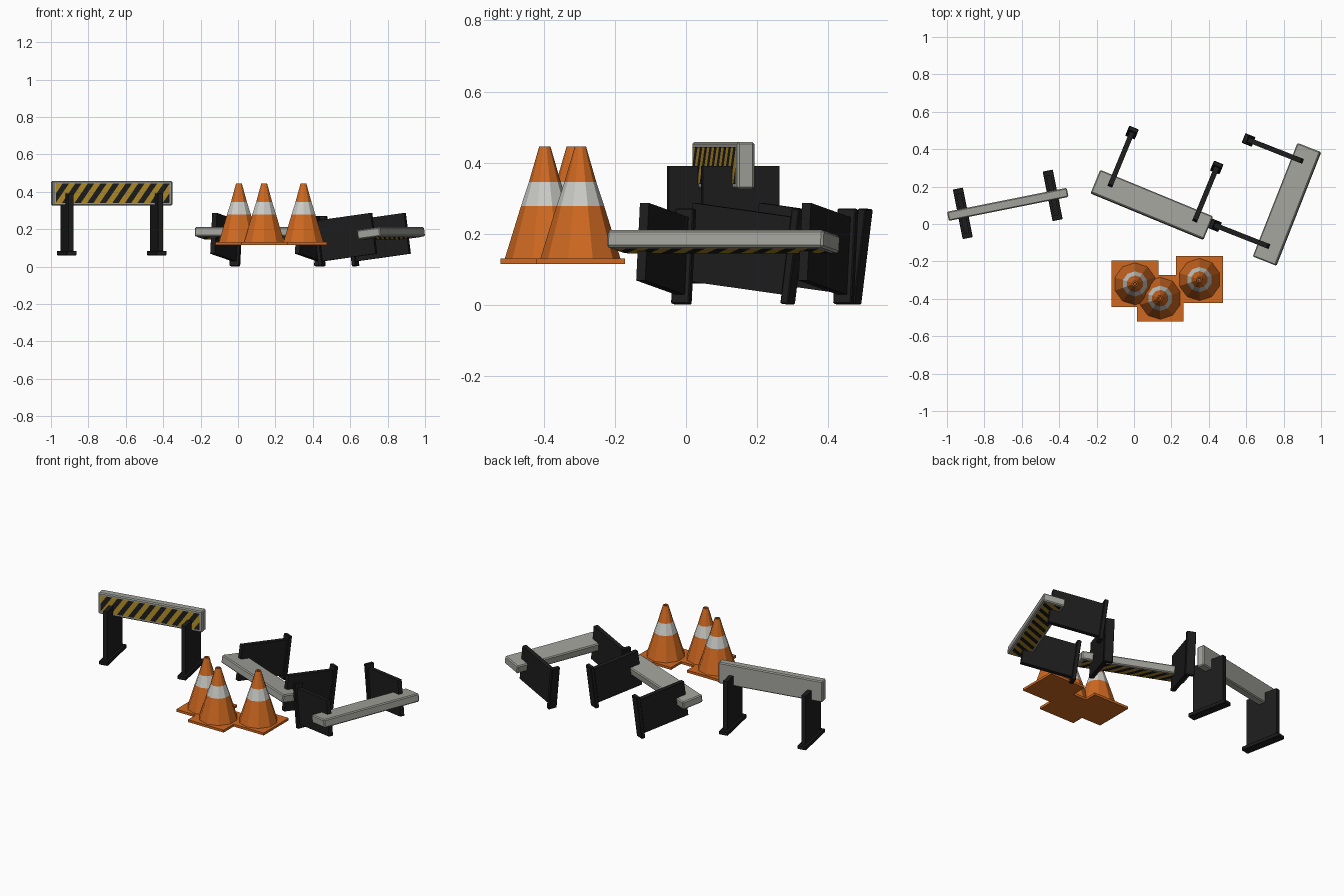
import bpy, bmesh
from math import radians, sin, cos, pi
from mathutils import Matrix, Vector

if "Cube" in bpy.data.objects:
    bpy.data.objects.remove(bpy.data.objects["Cube"])


def material(name, rgb):
    m = bpy.data.materials.new(name)
    m.diffuse_color = (*rgb, 1)
    m.use_nodes = True
    m.node_tree.nodes["Principled BSDF"].inputs["Base Color"].default_value = m.diffuse_color
    return m


BLACK = material("black", (0.012, 0.012, 0.012))
GREY = material("plank_grey", (0.36, 0.36, 0.33))
YELLOW = material("yellow", (0.45, 0.27, 0.02))
ORANGE = material("orange", (0.62, 0.14, 0.015))
WHITE = material("band_white", (0.6, 0.6, 0.57))


def finish(name, bm, mats, matrix):
    bmesh.ops.recalc_face_normals(bm, faces=bm.faces)
    me = bpy.data.meshes.new(name)
    bm.to_mesh(me)
    bm.free()
    for m in mats:
        me.materials.append(m)
    ob = bpy.data.objects.new(name, me)
    ob.matrix_world = matrix
    bpy.context.collection.objects.link(ob)
    return ob


def box(name, size, loc, mat, matrix, bevel=0.0):
    bm = bmesh.new()
    bmesh.ops.create_cube(bm, size=1, matrix=Matrix.Translation(loc) @ Matrix.Diagonal((*size, 1)))
    if bevel:
        bmesh.ops.bevel(bm, geom=bm.edges[:], offset=bevel, segments=1, affect='EDGES')
    return finish(name, bm, [mat], matrix)


# Plank size and height of its centre above the feet
L, T, H, PZ = 0.653, 0.05, 0.133, 0.332


def stripes(name, matrix):
    # Flat warning panel on the front of the plank, cut into diagonal bands
    w, h, count = L - 0.035, H - 0.03, 9
    step = w / count / 2
    slope = Vector((1, 0, -0.7))
    bm = bmesh.new()
    y = -T / 2 - 0.0015
    bm.faces.new([bm.verts.new((sx * w / 2, y, PZ + sz * h / 2))
                  for sx, sz in ((-1, -1), (1, -1), (1, 1), (-1, 1))])
    for i in range(-count - 4, count + 5):
        bmesh.ops.bisect_plane(bm, geom=bm.verts[:] + bm.edges[:] + bm.faces[:],
                               plane_co=(i * step, 0, PZ), plane_no=slope)
    for f in bm.faces:
        c = f.calc_center_bounds()
        vals = [v.co.x - 0.7 * (v.co.z - PZ) for v in f.verts]
        mid = (min(vals) + max(vals)) / 2
        f.material_index = int((mid + 100 * step) // step) % 2
    ob = finish(name, bm, [YELLOW, BLACK], matrix)
    if ob.data.polygons[0].normal.y > 0:
        ob.data.flip_normals()


def barrier(tag, centre, turn, tip):
    # centre is the plank middle; tip lays the barrier on its face
    rot = Matrix.Rotation(radians(turn), 4, 'Z') @ Matrix.Rotation(radians(tip), 4, 'X')
    m = Matrix.Translation(centre) @ rot @ Matrix.Translation((0, 0, -PZ))
    box(f"{tag}_plank", (L, T, H), (0, 0, PZ), GREY, m, 0.006)
    stripes(f"{tag}_stripes", m)
    for side, x in (("left", -0.245), ("right", 0.245)):
        box(f"{tag}_{side}_leg", (0.027, 0.22, 0.31), (x, 0, 0.175), BLACK, m)
        box(f"{tag}_{side}_foot", (0.055, 0.27, 0.024), (x, 0, 0.012), BLACK, m, 0.003)


def cone(tag, x, y):
    m = Matrix.Translation((x, y, 0.115))
    box(f"{tag}_base", (0.25, 0.25, 0.015), (0, 0, 0.0075), ORANGE, m)
    # Body rings: radius, height; the last two form the hollow tip
    rings = [(0.113, 0.014), (0.067, 0.163), (0.045, 0.23), (0.016, 0.33), (0.009, 0.33), (0.007, 0.31)]
    n = 10
    bm = bmesh.new()
    loops = [[bm.verts.new((r * cos(2 * pi * (k + 0.5) / n), r * sin(2 * pi * (k + 0.5) / n), z))
              for k in range(n)] for r, z in rings]
    for i in range(len(loops) - 1):
        for k in range(n):
            j = (k + 1) % n
            f = bm.faces.new((loops[i][k], loops[i][j], loops[i + 1][j], loops[i + 1][k]))
            f.material_index = int(i == 1)
    bm.faces.new(loops[-1])
    bm.faces.new(loops[0][::-1])
    finish(f"{tag}_body", bm, [ORANGE, WHITE], m)


# One standing barrier and two lying face down
barrier("standing_barrier", (-0.675, 0.105, 0.392), 11.3, 0)
barrier("fallen_barrier_a", (0.095, 0.102, 0.178), -22.4, 82.5)
barrier("fallen_barrier_b", (0.818, 0.105, 0.178), 68.5, 82.5)

# Traffic cones
for tag, x, y in (("cone_a", 0.005, -0.32), ("cone_b", 0.14, -0.397), ("cone_c", 0.35, -0.297)):
    cone(tag, x, y)
